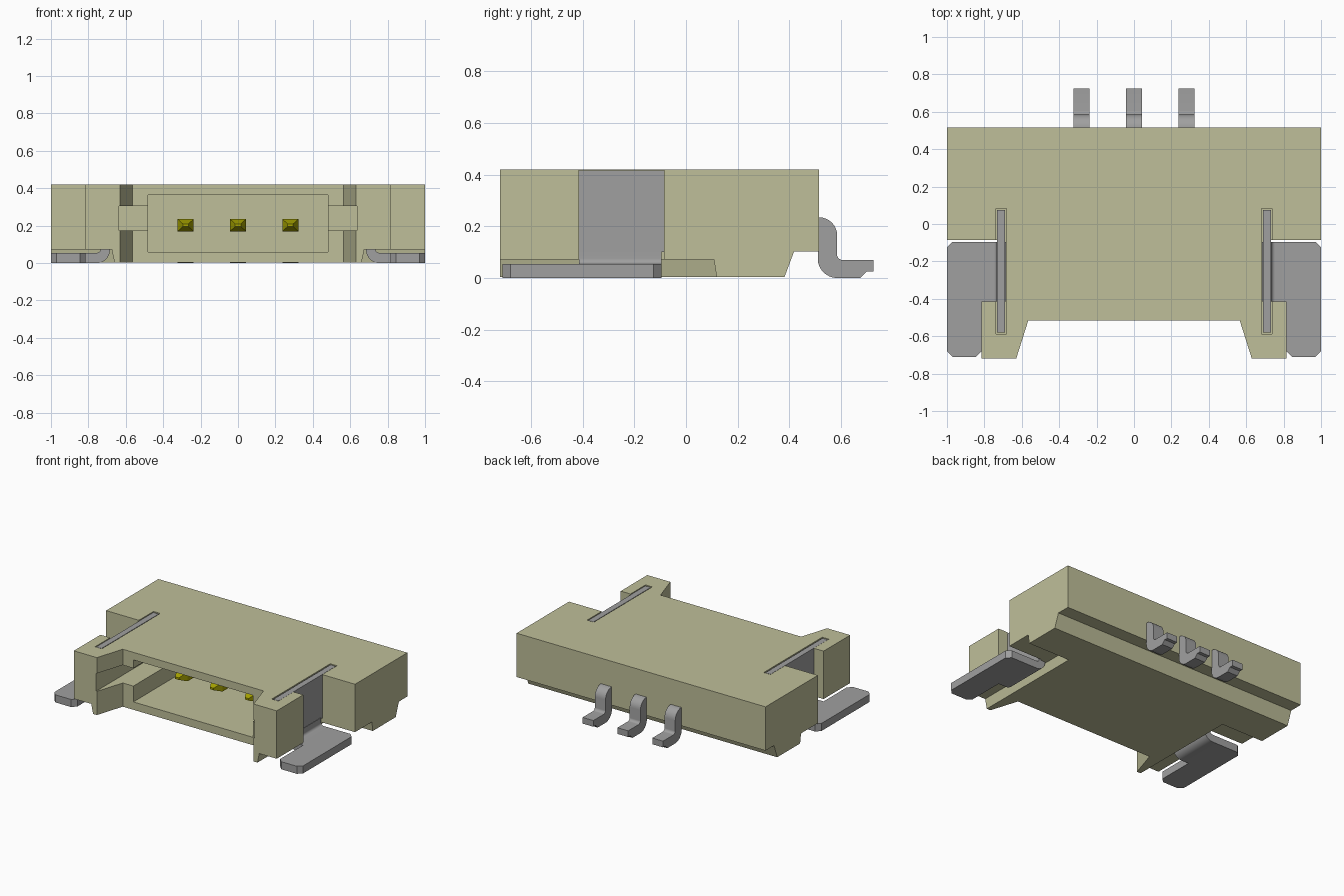
import bpy, bmesh, math
from mathutils import Vector

cube = bpy.data.objects.get("Cube")
if cube:
    bpy.data.objects.remove(cube, do_unlink=True)


def material(name, rgb):
    m = bpy.data.materials.new(name)
    m.use_nodes = True
    m.diffuse_color = (*rgb, 1)
    m.node_tree.nodes["Principled BSDF"].inputs["Base Color"].default_value = (*rgb, 1)
    return m


TAN = material("tan plastic", (0.52, 0.52, 0.32))
GREY = material("grey metal", (0.35, 0.35, 0.35))
GOLD = material("gold contact", (0.38, 0.36, 0.0))


def loft(name, ring_a, ring_b, mat):
    """Solid between two matching rings of 3D points."""
    bm = bmesh.new()
    a = [bm.verts.new(p) for p in ring_a]
    b = [bm.verts.new(p) for p in ring_b]
    n = len(a)
    bm.faces.new(a)
    bm.faces.new(b[::-1])
    for i in range(n):
        j = (i + 1) % n
        bm.faces.new((a[i], b[i], b[j], a[j]))
    bmesh.ops.recalc_face_normals(bm, faces=bm.faces)
    me = bpy.data.meshes.new(name)
    bm.to_mesh(me)
    bm.free()
    me.materials.append(mat)
    ob = bpy.data.objects.new(name, me)
    bpy.context.collection.objects.link(ob)
    return ob


def prism(name, profile, axis, lo, hi, mat=TAN):
    """Extrude a 2D profile along an axis: x takes (y, z), y takes (x, z), z takes (x, y)."""
    k = "xyz".index(axis)

    def ring(d):
        return [Vector((*p[:k], d, *p[k:])) for p in profile]
    return loft(name, ring(lo), ring(hi), mat)


def rect(x0, x1, y0, y1):
    return [(x0, y0), (x1, y0), (x1, y1), (x0, y1)]


def arc(cx, cy, r, a0, a1, n=8):
    return [(cx + r * math.cos(math.radians(a0 + (a1 - a0) * i / n)),
             cy + r * math.sin(math.radians(a0 + (a1 - a0) * i / n))) for i in range(n + 1)]


def activate(ob):
    bpy.ops.object.select_all(action='DESELECT')
    ob.select_set(True)
    bpy.context.view_layer.objects.active = ob


def cut(ob, cutter):
    cutter.hide_render = True
    activate(ob)
    mod = ob.modifiers.new("cut", 'BOOLEAN')
    mod.operation, mod.solver, mod.object = 'DIFFERENCE', 'EXACT', cutter
    bpy.ops.object.modifier_apply(modifier=mod.name)
    bpy.data.objects.remove(cutter, do_unlink=True)


def smooth(ob):
    activate(ob)
    bpy.ops.object.shade_smooth_by_angle(angle=math.radians(35))


# Housing: plan outline with two front arms and side notches
half = [(1, 0.515), (1, -0.085), (0.72, -0.085), (0.72, -0.415), (0.815, -0.415),
        (0.815, -0.72), (0.63, -0.72), (0.565, -0.515)]
housing = prism("housing", half + [(-x, y) for x, y in reversed(half)], 'z', 0.003, 0.42)

# Mating cavity and its side wings
cut(housing, prism("cavity_cutter", rect(-0.48, 0.48, 0.06, 0.365), 'y', -1, 0.2))
cut(housing, prism("wing_cutter", rect(-0.635, 0.635, 0.175, 0.305), 'y', -1, 0.19))

# Undercut along the rear
cut(housing, prism("rear_cutter", [(0.345, -0.1), (0.38, 0.0), (0.418, 0.102), (0.6, 0.102),
                                   (0.6, -0.1)], 'x', -1.2, 1.2))

for s, side in ((1, "left"), (-1, "right")):
    # Drafted relief above the solder tab, and the slot for its plate
    low = [(s * x, y, -0.07) for x, y in rect(0.645, 1.2, -1, 0.13)]
    top = [(s * x, y, 0.072) for x, y in rect(0.675, 1.2, -1, 0.108)]
    cut(housing, loft("relief_cutter", low, top, TAN))
    slot = rect(s * 0.683, s * 0.737, -0.588, 0.083)
    cut(housing, prism("slot_cutter", slot, 'z', 0.1, 0.6))

    # Solder tab: upright plate, bend and flat foot
    prism(side + "_tab_plate", rect(s * 0.69, s * 0.732, -0.58, 0.075), 'z', 0.1, 0.417, GREY)
    bend = ([(0.685, 0.11)] + arc(0.755, 0.07, 0.07, 180, 270) + [(0.815, 0), (0.815, 0.055)]
            + arc(0.755, 0.075, 0.02, 270, 180) + [(0.735, 0.11)])
    smooth(prism(side + "_tab_bend", [(s * x, z) for x, z in bend], 'y', -0.415, -0.095, GREY))
    foot = [(0.815, -0.095), (0.97, -0.095), (1, -0.125), (1, -0.68),
            (0.97, -0.71), (0.845, -0.71), (0.815, -0.68)]
    prism(side + "_tab_foot", [(s * x, y) for x, y in foot], 'z', 0, 0.055, GREY)

# Contacts: tapered pin in the cavity and bent solder lead at the rear
lead = (arc(0.515, 0.165, 0.07, 90, 0) + arc(0.605, 0.09, 0.02, 180, 270)
        + [(0.725, 0.07), (0.725, 0.025), (0.7, 0.025), (0.675, 0)]
        + arc(0.585, 0.075, 0.075, 270, 180))
for i, x in enumerate((-0.28, 0, 0.28), 1):
    w = 0.043
    smooth(prism(f"solder_lead_{i}", lead, 'x', x - w, x + w, GREY))
    prism(f"contact_pin_{i}", rect(x - w, x + w, 0.17, 0.235), 'y', -0.24, 0.21, GOLD)
    base = [(a, -0.24, b) for a, b in rect(x - w, x + w, 0.17, 0.235)]
    tip = [(a, -0.3, b) for a, b in rect(x - 0.015, x + 0.015, 0.195, 0.21)]
    loft(f"contact_tip_{i}", base, tip, GOLD)
